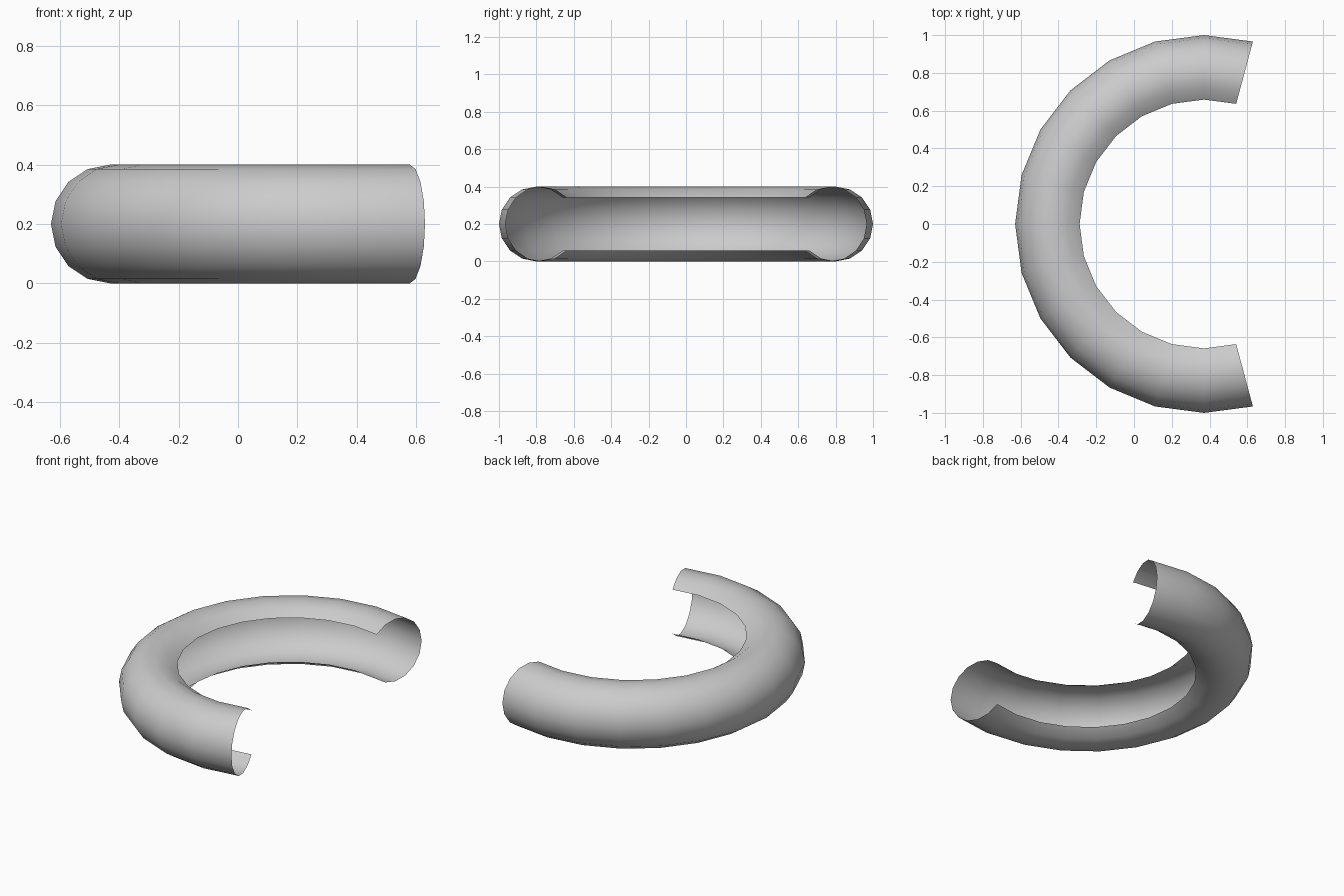
import bpy, bmesh
from math import sin, cos, radians, pi
from mathutils import Matrix, Vector

if "Cube" in bpy.data.objects:
    bpy.data.objects.remove(bpy.data.objects["Cube"])

MAJOR, MINOR = 0.8, 0.2
START, SWEEP, STEPS = 75, 210, 14      # degrees around the ring
OPEN_HALF, SECTION_STEPS = 135, 12     # cross-section open towards the inside
centre = Vector(((1 - cos(radians(START))) / 2, 0, MINOR))

bm = bmesh.new()

# C-shaped cross-section at the first end
turn = Matrix.Rotation(radians(START), 3, 'Z')
section = []
for i in range(SECTION_STEPS + 1):
    a = radians(-OPEN_HALF + 2 * OPEN_HALF * i / SECTION_STEPS)
    p = Vector((MAJOR + MINOR * cos(a), 0, MINOR * sin(a)))
    section.append(bm.verts.new(centre + turn @ p))
edges = [bm.edges.new(pair) for pair in zip(section, section[1:])]

# Sweep it around the ring
bmesh.ops.spin(bm, geom=section + edges, cent=centre, axis=(0, 0, 1),
               angle=radians(SWEEP), steps=STEPS, use_duplicate=False)
bmesh.ops.remove_doubles(bm, verts=bm.verts, dist=1e-5)

# Make normals point out of the tube
bm.normal_update()
f = next(iter(bm.faces))
c = f.calc_center_median() - centre
core = Vector((c.x, c.y, 0)).normalized() * MAJOR
bmesh.ops.recalc_face_normals(bm, faces=bm.faces)
bm.normal_update()
if f.normal.dot(c - core) < 0:
    bmesh.ops.reverse_faces(bm, faces=bm.faces)

mesh = bpy.data.meshes.new("open_curved_tube")
bm.to_mesh(mesh)
bm.free()
tube = bpy.data.objects.new("open_curved_tube", mesh)
bpy.context.collection.objects.link(tube)
mesh.shade_smooth()
